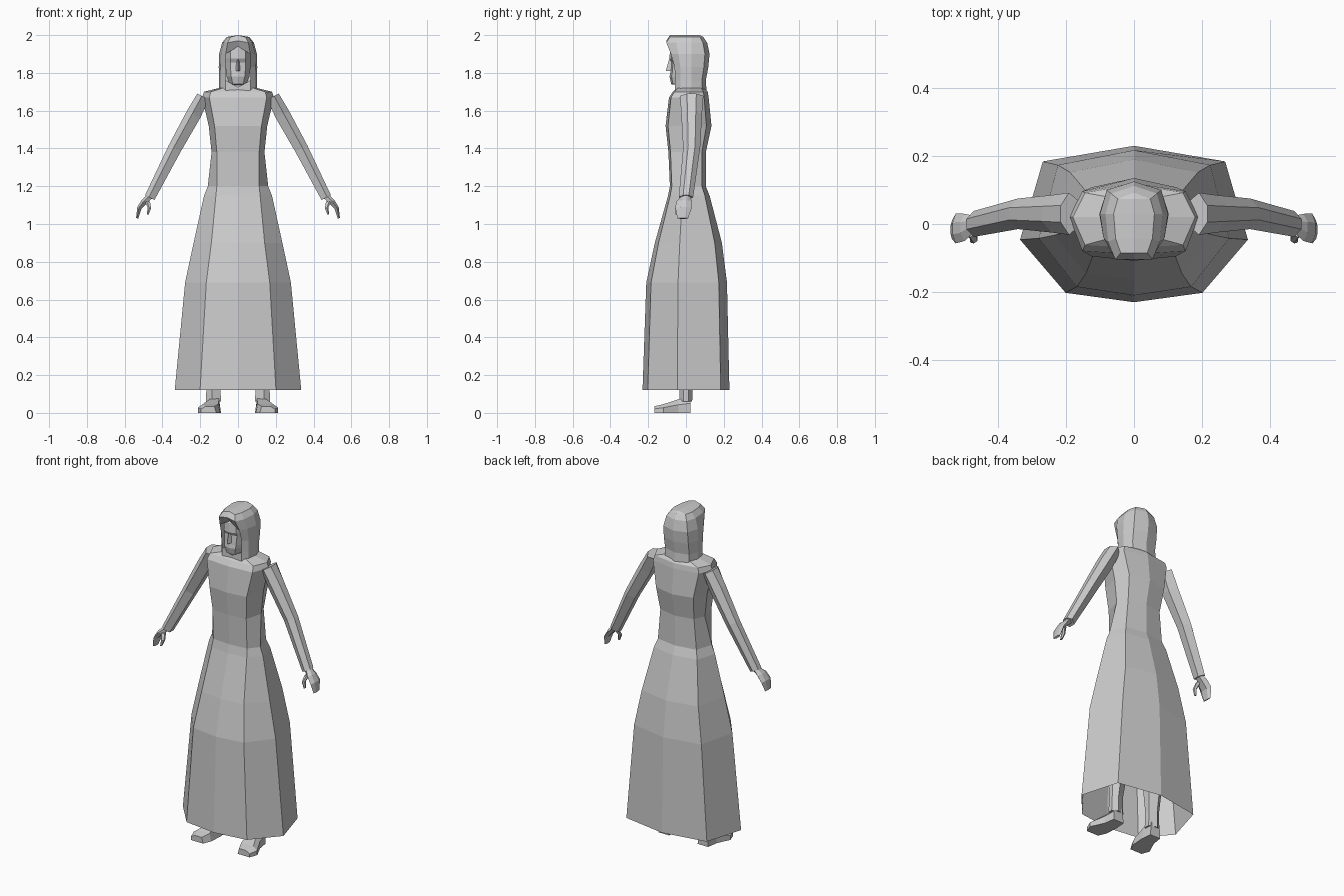
import bpy, bmesh
from mathutils import Vector

cube = bpy.data.objects.get("Cube")
if cube:
    bpy.data.objects.remove(cube, do_unlink=True)

grey = bpy.data.materials.new("plain_grey")
grey.use_nodes = True
tone = (0.6, 0.6, 0.6, 1)
grey.diffuse_color = tone
grey.node_tree.nodes["Principled BSDF"].inputs["Base Color"].default_value = tone


def loft(name, rings, closed=True, cap_start=True, cap_end=True, mirror=False):
    """Skin a list of equal-length point rings with flat faces."""
    bm = bmesh.new()
    rows = [[bm.verts.new(point) for point in ring] for ring in rings]
    count = len(rows[0])
    for lower, upper in zip(rows, rows[1:]):
        for i in range(count if closed else count - 1):
            j = (i + 1) % count
            bm.faces.new((lower[i], lower[j], upper[j], upper[i]))
    if cap_start:
        bm.faces.new(rows[0])
    if cap_end:
        bm.faces.new(rows[-1])
    bmesh.ops.recalc_face_normals(bm, faces=bm.faces)
    mesh = bpy.data.meshes.new(name)
    bm.to_mesh(mesh)
    bm.free()
    mesh.materials.append(grey)
    part = bpy.data.objects.new(name, mesh)
    bpy.context.collection.objects.link(part)
    if mirror:
        part.modifiers.new("mirror", "MIRROR").use_mirror_merge = False
    return part


def reflect(points):
    """The same points on the other side, in reverse order."""
    return [(-x, y, z) for x, y, z in reversed(points)]


def body_ring(z, width, front, back, spread, side):
    """Eight-sided ring; spread sets how broad the front panels are."""
    left = [(width * spread, front * .88, z),
            (width, side, z),
            (width * .8, back * .8, z)]
    return [(0, front, z)] + left + [(0, back, z)] + reflect(left)


def hood_row(z, width, front, back):
    """Row running from one face edge round the back to the other."""
    left = [(width * .65, front, z),
            (width * .9, front * .5, z),
            (width, .03, z),
            (width * .8, back * .8, z)]
    return left + [(0, back, z)] + reflect(left)


def limb(name, stations, lean):
    """Mirrored six-sided limb; stations give centre, half width, half depth."""
    across = Vector((1, 0, lean)).normalized()
    along = Vector((0, 1, 0))
    rings = []
    for x, y, z, width, depth in stations:
        centre = Vector((x, y, z))
        outline = [(1, -.4), (.2, -1), (-1, -.5), (-1, .5), (.2, 1), (1, .4)]
        rings.append([centre + across * width * u + along * depth * v for u, v in outline])
    return loft(name, rings, mirror=True)


# Gown: open hem, flared skirt, waist, chest and shoulders
gown = []
for z, width, front, back in (
        (.12, .335, -.23, .23), (.69, .28, -.21, .217), (.9, .235, -.165, .19),
        (1.15, .18, -.095, .125), (1.2, .16, -.085, .105), (1.38, .14, -.093, .105),
        (1.52, .155, -.108, .135), (1.67, .19, -.09, .12), (1.7, .18, -.07, .115),
        (1.72, .1, -.05, .1)):
    spread = min(max(z - .5, .6), .8)
    side = front * .2 if z < 1.3 else .02
    gown.append(body_ring(z, width, front, back, spread, side))
loft("gown", gown, cap_start=False)

# Head and neck, with chin, mouth, eye sockets and brow in the profile
head = []
for z, width, front, back in (
        (1.69, .045, -.045, .06), (1.735, .045, -.04, .06), (1.74, .045, -.078, .06),
        (1.78, .06, -.087, .08), (1.8, .063, -.083, .09), (1.855, .068, -.077, .09),
        (1.875, .068, -.088, .09), (1.93, .065, -.083, .09), (1.97, .045, -.05, .07)):
    head.append(body_ring(z, width, front, back, .6, -.02))
loft("head", head)


def nose_ring(z, width, tip):
    return [(-width, -.076, z), (0, tip, z), (width, -.076, z)]


loft("nose", [nose_ring(1.81, .013, -.107), nose_ring(1.87, .006, -.09)])

# Hood: draped sides, then a crown from brow to back, then a collar under the chin
hood = [hood_row(z, width, front, back) for z, width, front, back in (
    (1.69, .1, -.06, .11), (1.76, .1, -.058, .105), (1.83, .102, -.06, .118),
    (1.9, .1, -.08, .125), (1.96, .084, -.104, .112), (1.99, .06, -.085, .092))]
loft("hood", hood, closed=False, cap_start=False, cap_end=False)


def arch(point, rise):
    """Strip from a point, over the centre line, to its reflection."""
    x, y, z = point
    return [point, (0, y, z + rise), (-x, y, z)]


top = hood[-1]
crown = [arch(hood[-3][0], .04), arch(hood[-2][0], .01)]
crown += [arch(point, .01) for point in top[:4]] + [arch(top[4], 0)]
loft("hood_crown", crown, closed=False, cap_start=False, cap_end=False)
collar = [arch(hood[1][0], -.035), arch(hood[0][0], -.005)]
loft("hood_collar", collar, closed=False, cap_start=False, cap_end=False)

# Sleeves: shoulder, upper arm, elbow, cuff
limb("sleeve", [(.185, .03, 1.675, .034, .062), (.235, .03, 1.58, .04, .055),
                (.335, .03, 1.4, .036, .045), (.467, 0, 1.14, .028, .038)], lean=.5)

# Hands: palm narrowing into curled fingers, with a separate thumb
limb("hand", [(.468, 0, 1.145, .018, .024), (.495, -.01, 1.12, .017, .04),
              (.522, -.013, 1.085, .012, .044), (.534, -.017, 1.03, .006, .028)], lean=.4)
limb("thumb", [(.48, -.025, 1.12, .014, .014), (.469, -.043, 1.085, .009, .014),
               (.478, -.048, 1.05, .005, .008)], lean=.1)

# Legs beneath the gown: ankle, calf, knee, thigh
limb("leg", [(.13, 0, .06, .04, .033), (.13, 0, .16, .036, .034), (.125, .01, .34, .05, .055),
             (.115, -.01, .52, .046, .05), (.095, 0, 1, .08, .085)], lean=0)

# Feet: sections from heel to toe, bevelled along the outer edge
foot = []
for y, inner, outer, top in ((.025, .095, .165, .085), (-.04, .09, .175, .072),
                             (-.12, .095, .212, .046), (-.168, .115, .195, .035)):
    foot.append([(inner, y, 0), (outer, y, 0), (outer, y, top * .6),
                 (outer - .025, y, top), (inner + .01, y, top)])
loft("foot", foot, mirror=True)
